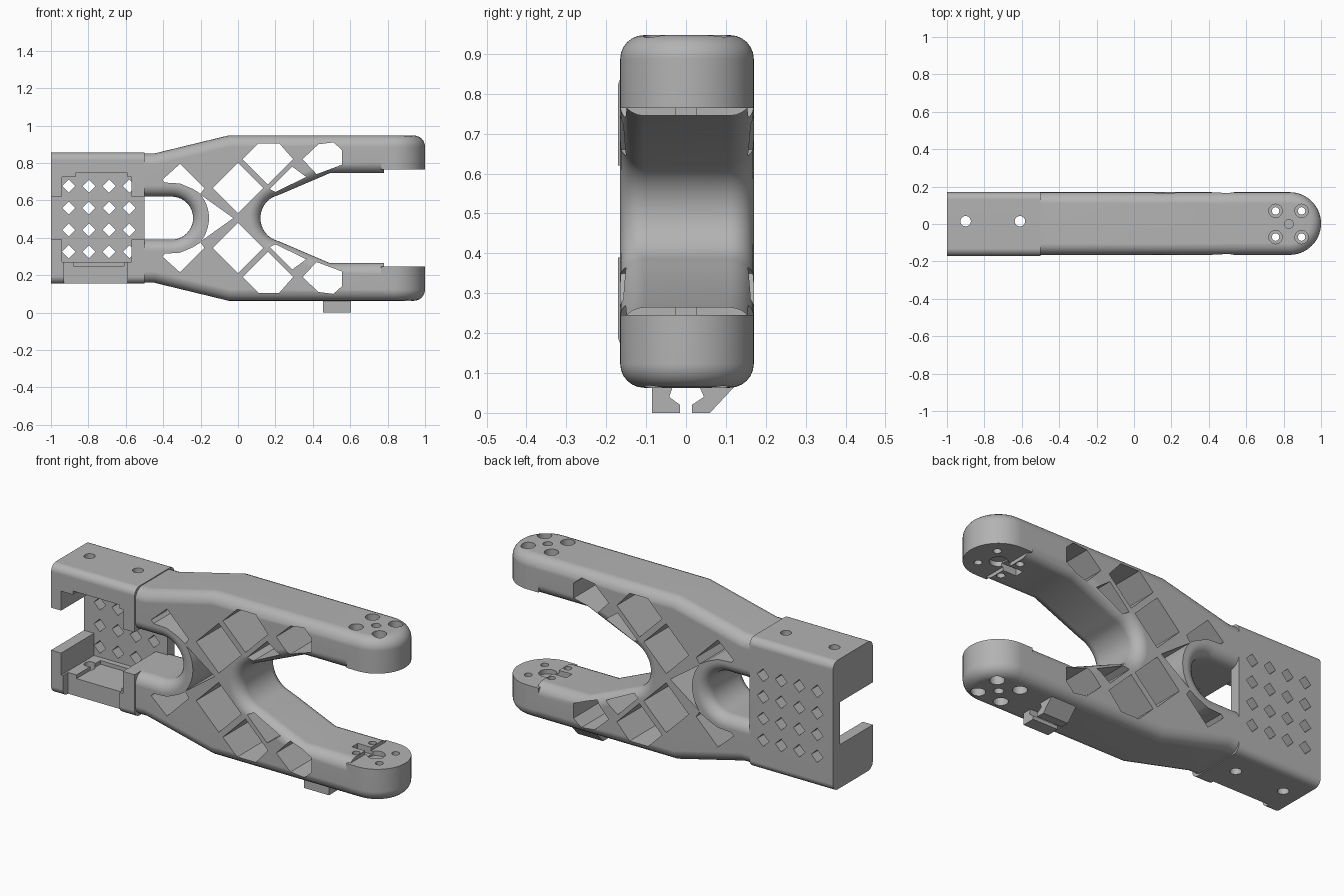
import bpy, bmesh, math
from mathutils import Vector

if "Cube" in bpy.data.objects:
    bpy.data.objects.remove(bpy.data.objects["Cube"])

grey = bpy.data.materials.new("plastic_grey")
grey.use_nodes = True
grey.diffuse_color = (0.45, 0.45, 0.45, 1)
grey.node_tree.nodes["Principled BSDF"].inputs["Base Color"].default_value = (0.45, 0.45, 0.45, 1)

MID = 0.505            # height of the symmetry plane
FRONT, BACK = -0.165, 0.17
FILLET = 0.06


def prism(bm, pts, axis, lo, hi):
    """Extrude a 2D outline along an axis; outline holds the other two coordinates."""
    def place(p, t):
        co = list(p)
        co.insert("xyz".index(axis), t)
        return bm.verts.new(co)
    a = [place(p, lo) for p in pts]
    b = [place(p, hi) for p in pts]
    faces = [bm.faces.new(a), bm.faces.new(b)]
    for i in range(len(a)):
        j = (i + 1) % len(a)
        faces.append(bm.faces.new((a[i], a[j], b[j], b[i])))
    bmesh.ops.recalc_face_normals(bm, faces=faces)


def rect(u0, u1, v0, v1):
    return [(u0, v0), (u1, v0), (u1, v1), (u0, v1)]


def arc(cx, cy, r, a0, a1, n, ry=None):
    out = []
    for i in range(n + 1):
        a = math.radians(a0 + (a1 - a0) * i / n)
        out.append((cx + r * math.cos(a), cy + (ry or r) * math.sin(a)))
    return out


def circle(cx, cy, r, n=24):
    return arc(cx, cy, r, 0, 360, n)[:-1]


def box(bm, x0, x1, y0, y1, z0, z1):
    prism(bm, rect(x0, x1, y0, y1), "z", z0, z1)


def round_edges(bm, rule, width=FILLET):
    edges = [e for e in bm.edges if rule(e.verts[0].co, e.verts[1].co)]
    bmesh.ops.bevel(bm, geom=edges, offset=width, segments=6, profile=0.5, affect='EDGES')


def to_object(bm, name):
    mesh = bpy.data.meshes.new(name)
    bm.to_mesh(mesh)
    bm.free()
    ob = bpy.data.objects.new(name, mesh)
    mesh.materials.append(grey)
    bpy.context.collection.objects.link(ob)
    return ob


def finish(ob, cut_bm=None):
    bpy.ops.object.select_all(action='DESELECT')
    bpy.context.view_layer.objects.active = ob
    ob.select_set(True)
    if cut_bm:
        cutter = to_object(cut_bm, "cutter")
        cutter.hide_render = True
        mod = ob.modifiers.new("cut", 'BOOLEAN')
        mod.operation, mod.solver, mod.object = 'DIFFERENCE', 'EXACT', cutter
        mod.use_self = True
        bpy.ops.object.modifier_apply(modifier="cut")
        bpy.data.objects.remove(cutter)
    bpy.ops.object.shade_smooth_by_angle(angle=math.radians(28))
    ob.modifiers.new("normals", 'WEIGHTED_NORMAL').keep_sharp = True


def mirror_z(pts):
    return [(x, -z) for x, z in reversed(pts)]


# Forked frame: upper half outline, mirrored below, rounded along both sides
X0, X1 = -0.53, 0.78
outer = [(X0, 0.345), (-0.45, 0.345), (-0.05, 0.442), (X1, 0.442)]
mouth_top = [(X1, 0.24), (0.49, 0.24), (0.24, 0.133)]
mouth_arc = arc(0.24, 0, 0.12, 105, 255, 16, 0.125)
outline = outer + mouth_top + mouth_arc + mirror_z(outer + mouth_top)
outline += [(X0, -0.115)] + arc(-0.355, 0, 0.115, -90, 90, 20) + [(X0, 0.115)]
bm = bmesh.new()
prism(bm, [(x, z + MID) for x, z in outline], "y", FRONT, BACK)


def side_rim(a, b):
    ends = abs(a.x - b.x) < 1e-5 and (abs(a.x - X0) < 1e-4 or abs(a.x - X1) < 1e-4)
    return abs(a.y - b.y) < 1e-5 and not ends


round_edges(bm, side_rim)
frame = to_object(bm, "forked_frame")

# Lattice windows through the frame
windows = [
    [(0, 0.295), (0.135, 0.16), (0, 0.025), (-0.135, 0.16)],
    [(0.025, 0.315), (0.11, 0.40), (0.22, 0.40), (0.295, 0.315), (0.16, 0.18)],
    [(0.17, 0.155), (0.29, 0.275), (0.365, 0.22), (0.2, 0.14)],
    [(0.345, 0.315), (0.43, 0.395), (0.51, 0.405), (0.555, 0.365), (0.555, 0.285), (0.42, 0.235)],
    [(-0.31, 0.29), (-0.405, 0.205), (-0.39, 0.19), (-0.31, 0.185), (-0.24, 0.155),
     (-0.2, 0.13), (-0.18, 0.16)],
]
cut = bmesh.new()
for w in windows:
    for shape in (w, mirror_z(w)):
        prism(cut, [(x, z + MID) for x, z in shape], "y", -0.5, 0.5)
prism(cut, [(-0.025, MID)] + arc(-0.355, MID, 0.2, 38, -38, 10), "y", -0.5, 0.5)
finish(frame, cut)

# Clamp block with a pocket, a rear grille and screw holes
BX0, BX1, BZ0, BZ1 = -1.0, -0.5, 0.155, 0.855
bm = bmesh.new()
box(bm, BX0, BX1, FRONT - 0.006, BACK, BZ0, BZ1)
round_edges(bm, lambda a, b: abs(a.x - b.x) > 0.1, 0.04)
block = to_object(bm, "clamp_block")
PLATE = 0.11
cut = bmesh.new()
box(cut, -0.94, -0.57, -0.5, PLATE, 0.27, 0.725)
box(cut, -0.87, -0.59, -0.5, PLATE, 0.7, 0.745)
box(cut, -1.2, -0.4, -0.5, PLATE, MID - 0.115, MID + 0.115)
box(cut, -0.93, -0.59, -0.5, -0.125, 0.0, 0.3)
box(cut, -0.88, -0.61, -0.5, PLATE - 0.03, 0.25, 0.3)
for i in range(4):
    for j in range(4):
        prism(cut, circle(-0.905 + 0.108 * i, 0.325 + 0.117 * j, 0.035, 4), "y", 0.05, 0.5)
for x in (-0.9, -0.61):
    prism(cut, circle(x, 0.015, 0.028, 16), "z", 0.0, 0.35)
    prism(cut, circle(x, 0.015, 0.028, 16), "z", 0.65, 1.0)
finish(block, cut)

# Rounded arm tips with screw holes and a recessed axle seat
CY = (FRONT + BACK) / 2
R = (BACK - FRONT) / 2
for name, s in (("upper_arm_tip", 1), ("lower_arm_tip", -1)):
    inner, out = MID + s * 0.259, MID + s * 0.442
    lo, hi = sorted((inner, out))
    bm = bmesh.new()
    prism(bm, [(0.765, FRONT)] + arc(1 - R, CY, R, -90, 90, 28) + [(0.765, BACK)], "z", lo, hi)
    round_edges(bm, lambda a, b: abs(a.z - out) < 1e-4 and abs(b.z - out) < 1e-4
                and not (a.x < 0.77 and b.x < 0.77))
    tip = to_object(bm, name)
    # matching holes cut in both the tip and the frame arm end
    for target in (tip, frame):
        cut = bmesh.new()
        for x in (0.757, 0.896):
            for y in (-0.07, 0.07):
                prism(cut, circle(x, y, 0.02, 16), "z", lo - 0.05, hi + 0.05)
                prism(cut, circle(x, y, 0.036, 20), "z", *sorted((out - s * 0.09, out + s * 0.05)))
        prism(cut, circle(0.828, 0, 0.024, 16), "z", *sorted((out - s * 0.06, out + s * 0.05)))
        prism(cut, circle(0.828, 0, 0.045, 24), "z", *sorted((inner - s * 0.05, inner + s * 0.025)))
        box(cut, 0.70, 0.828, -0.025, 0.025, *sorted((inner - s * 0.05, inner + s * 0.018)))
        if target is frame:
            frame.modifiers.clear()
        finish(target, cut)

# Cable clip: two facing hooks under the lower arm
hooks = {
    "clip_front_hook": [(-0.085, 0.075), (-0.085, 0.0), (-0.015, 0.0), (-0.015, 0.02),
                        (-0.042, 0.04), (-0.03, 0.075)],
    "clip_back_hook": [(0.015, 0.0), (0.06, 0.0), (0.13, 0.075), (0.03, 0.075),
                       (0.045, 0.04), (0.015, 0.02)],
}
for name, pts in hooks.items():
    bm = bmesh.new()
    prism(bm, pts, "x", 0.455, 0.605)
    finish(to_object(bm, name))
